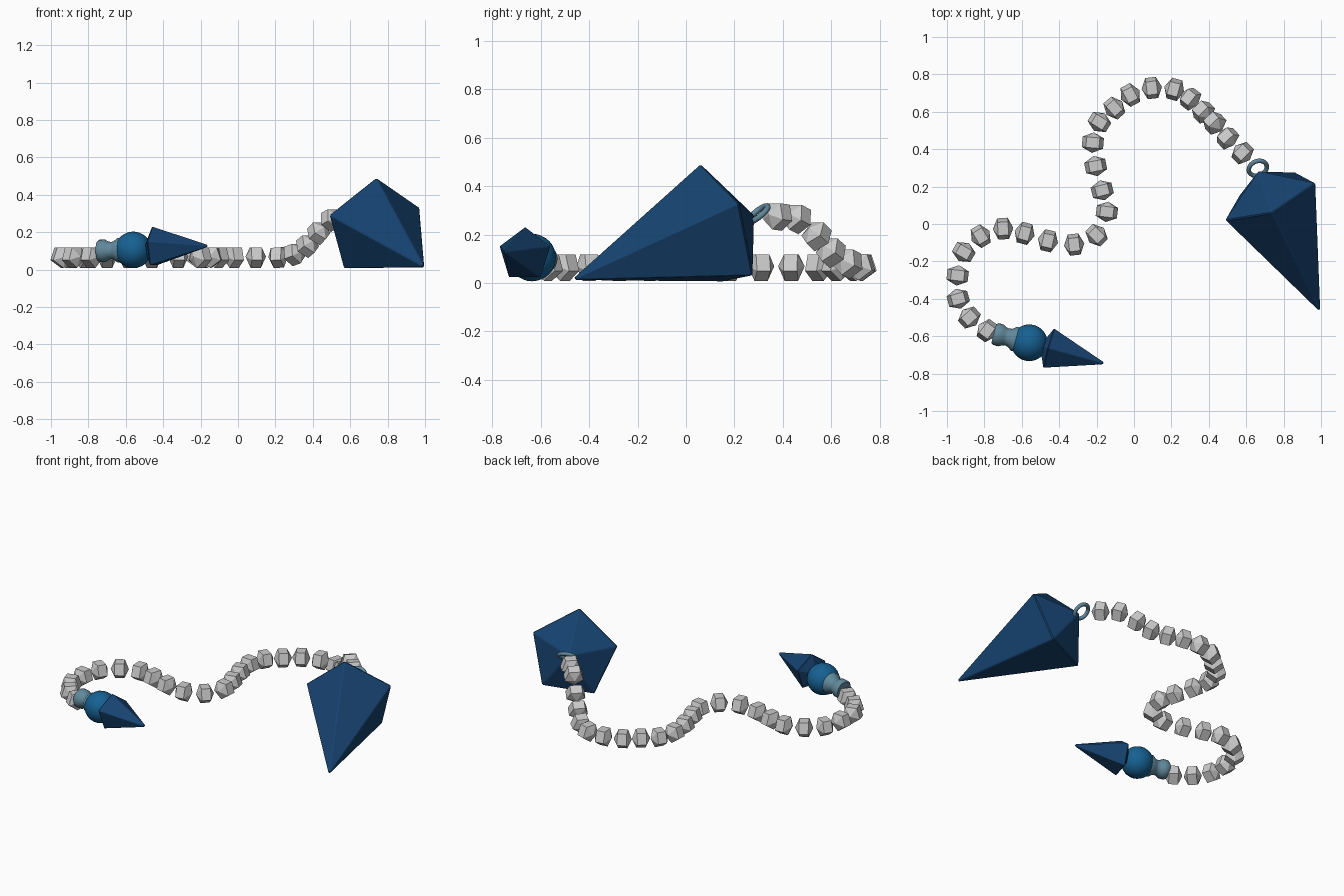
import bpy, bmesh, math
from mathutils import Vector, Matrix

if "Cube" in bpy.data.objects:
    bpy.data.objects.remove(bpy.data.objects["Cube"])


def material(name, rgb):
    m = bpy.data.materials.new(name)
    m.diffuse_color = (*rgb, 1)
    m.use_nodes = True
    m.node_tree.nodes["Principled BSDF"].inputs["Base Color"].default_value = m.diffuse_color
    return m


NAVY = material("navy_crystal", (0.008, 0.055, 0.16))
BLUE = material("blue_orb", (0.008, 0.12, 0.29))
STEEL = material("blue_steel", (0.12, 0.25, 0.33))


def frame(pos, axis):
    """Local z along the axis, local x as close to world up as possible."""
    d = Vector(axis).normalized()
    u = (Vector((0, 0, 1)) - d * d.z).normalized()
    s = d.cross(u)
    m = Matrix((u, s, d)).transposed().to_4x4()
    m.translation = Vector(pos)
    return m


def add_lathe(bm, profile, sides, phase, mat):
    """Revolve (radius, height) points; zero radius makes a single pole."""
    rings = []
    for r, h in profile:
        n = sides if r > 0 else 1
        rings.append([bm.verts.new(mat @ Vector((
            r * math.cos(phase + math.tau * i / sides),
            r * math.sin(phase + math.tau * i / sides), h))) for i in range(n)])
    for a, b in zip(rings, rings[1:]):
        for i in range(sides):
            j = (i + 1) % sides
            quad = [a[i % len(a)], a[j % len(a)], b[j % len(b)], b[i % len(b)]]
            bm.faces.new(list(dict.fromkeys(quad)))


def finish(bm, name, mat=None, smooth=False, bevel=0):
    bmesh.ops.recalc_face_normals(bm, faces=bm.faces)
    me = bpy.data.meshes.new(name)
    bm.to_mesh(me)
    bm.free()
    ob = bpy.data.objects.new(name, me)
    bpy.context.collection.objects.link(ob)
    if mat:
        me.materials.append(mat)
    if smooth:
        for p in me.polygons:
            p.use_smooth = True
    if bevel:
        mod = ob.modifiers.new("soft_edges", 'BEVEL')
        mod.width = bevel
        mod.segments = 1
    return ob


def lathe(name, profile, sides, phase, mat4, mat, **kw):
    bm = bmesh.new()
    add_lathe(bm, profile, sides, phase, mat4)
    return finish(bm, name, mat, **kw)


# Large five-sided crystal lying on one face
lathe("large_crystal", [(0, -0.712), (0.275, 0), (0, 0.157)], 5, -0.08,
      frame((0.725, 0.145, 0.23), (-0.384, 0.874, 0.307)), NAVY, bevel=0.005)

# Ring joining crystal and chain
loop = [(0.05 + 0.012 * math.cos(math.tau * i / 10), 0.012 * math.sin(math.tau * i / 10))
        for i in range(11)]
bm = bmesh.new()
add_lathe(bm, loop, 32, 0, frame((0.662, 0.298, 0.285), (0.25, -0.6, 0.75)))
bmesh.ops.remove_doubles(bm, verts=bm.verts, dist=1e-5)
finish(bm, "crystal_ring", STEEL, smooth=True)

# Chain of faceted beads following the winding path
Z = 0.069
raised = [(0.58, 0.38, 0.278), (0.50, 0.46, 0.267), (0.43, 0.54, 0.195),
          (0.37, 0.60, 0.127), (0.30, 0.67, 0.083)]
flat = [(0.215, 0.72), (0.095, 0.727), (-0.02, 0.69), (-0.105, 0.62), (-0.185, 0.545),
        (-0.22, 0.435), (-0.205, 0.31), (-0.17, 0.18), (-0.145, 0.065), (-0.2, -0.06),
        (-0.32, -0.11), (-0.46, -0.09), (-0.585, -0.05), (-0.70, -0.025),
        (-0.82, -0.065), (-0.91, -0.15), (-0.943, -0.275), (-0.94, -0.40),
        (-0.88, -0.50), (-0.785, -0.57)]
path = [Vector(p) for p in raised] + [Vector((*p, Z)) for p in flat]
bm = bmesh.new()
for i, p in enumerate(path):
    tangent = path[min(i + 1, len(path) - 1)] - path[max(i - 1, 0)]
    add_lathe(bm, [(0, -0.055), (0.06, -0.028), (0.06, 0.028), (0, 0.055)],
              5, math.pi / 5, frame(p, tangent))
finish(bm, "bead_chain")

# Handle end: waisted collar, orb and small crystal on one axis
AX = Vector((0.96, -0.25, 0.03)).normalized()
orb = Vector((-0.56, -0.635, 0.105))
collar = lathe("collar", [(0, -0.195), (0.052, -0.195), (0.06, -0.185), (0.06, -0.155),
                          (0.05, -0.138), (0.046, -0.122), (0.05, -0.105),
                          (0.066, -0.085), (0.066, -0.06), (0, -0.06)],
               24, 0, frame(orb, AX), STEEL)
bpy.context.view_layer.objects.active = collar
collar.select_set(True)
bpy.ops.object.shade_smooth_by_angle(angle=math.radians(40))

bm = bmesh.new()
bmesh.ops.create_uvsphere(bm, u_segments=32, v_segments=16, radius=0.098,
                          matrix=frame(orb, AX))
finish(bm, "orb", BLUE, smooth=True)

lathe("small_crystal", [(0, -0.05), (0.115, 0), (0.008, 0.3), (0, 0.302)], 5, 0,
      frame((-0.455, -0.664, 0.116), (0.96, -0.265, 0.035)), NAVY, bevel=0.003)
